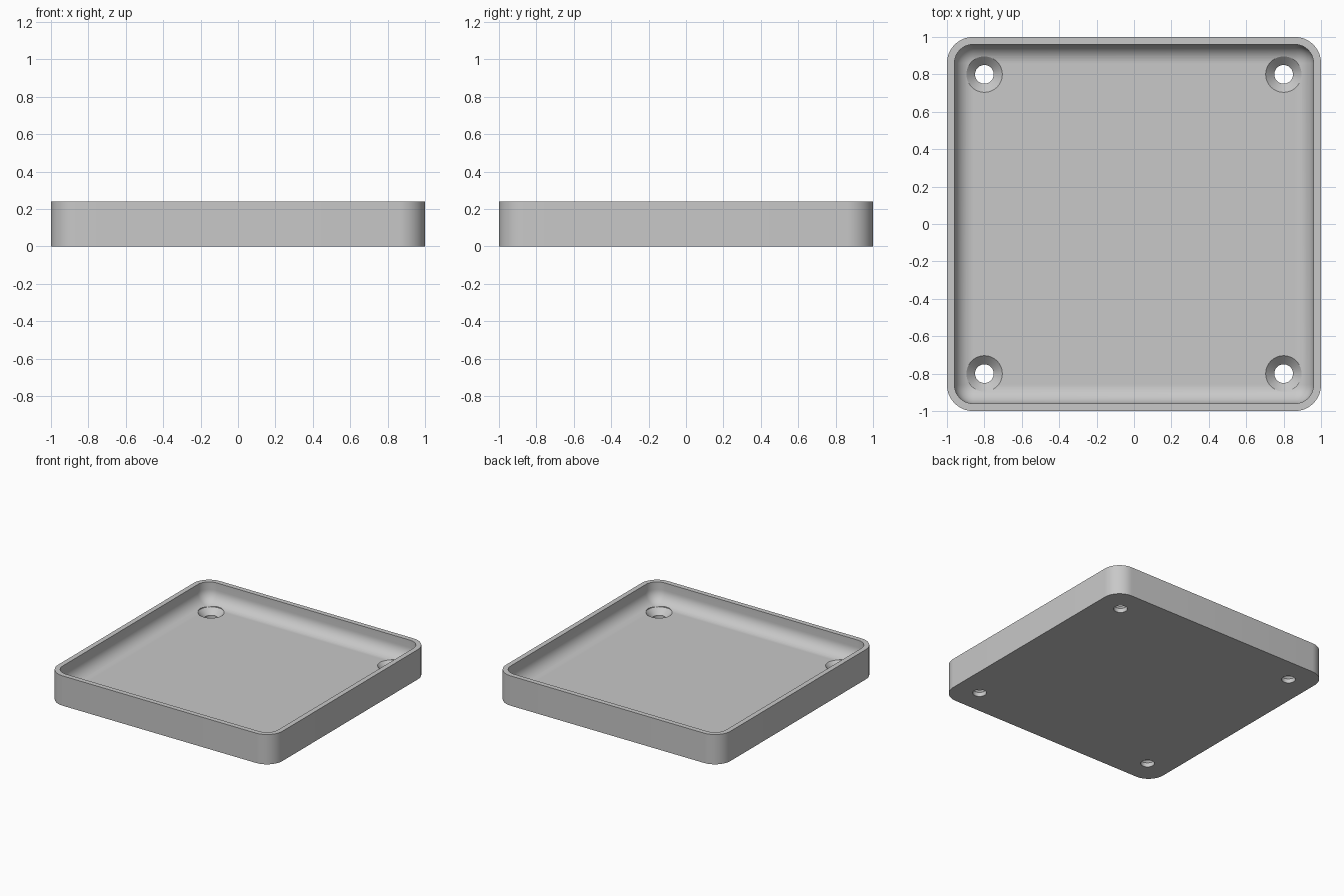
import bpy, bmesh, math

if "Cube" in bpy.data.objects:
    bpy.data.objects.remove(bpy.data.objects["Cube"], do_unlink=True)

HEIGHT, FLOOR, WALL = 0.24, 0.08, 0.04
OUTER_R, INNER_R = 0.14, 0.10
HOLE_POS, HOLE_R, SINK_R = 0.80, 0.05, 0.096

grey = bpy.data.materials.new("grey")
grey.use_nodes = True
colour = (0.58, 0.58, 0.58, 1)
grey.diffuse_color = colour
grey.node_tree.nodes["Principled BSDF"].inputs["Base Color"].default_value = colour


def make_object(name, bm):
    bmesh.ops.recalc_face_normals(bm, faces=bm.faces)
    mesh = bpy.data.meshes.new(name)
    bm.to_mesh(mesh)
    bm.free()
    mesh.materials.append(grey)
    obj = bpy.data.objects.new(name, mesh)
    bpy.context.collection.objects.link(obj)
    return obj


def rounded_block(name, half, z0, z1, radius, round_bottom):
    """Square block with rounded upright edges and, optionally, a rounded bottom."""
    bm = bmesh.new()
    bmesh.ops.create_cube(bm, size=1)
    for v in bm.verts:
        v.co = (v.co.x * 2 * half, v.co.y * 2 * half, z1 if v.co.z > 0 else z0)

    def picked(edge):
        a, b = (v.co.z for v in edge.verts)
        return abs(a - b) > 0.01 or (round_bottom and max(a, b) < z0 + 0.01)

    bmesh.ops.bevel(bm, geom=[e for e in bm.edges if picked(e)], offset=radius,
                    offset_type='OFFSET', segments=12, profile=0.5, affect='EDGES')
    return make_object(name, bm)


def hole_cutter(name, x, y):
    """Straight hole, conical countersink, then a clear shaft above the floor."""
    sink_z = FLOOR - (SINK_R - HOLE_R)
    profile = [(HOLE_R, -0.1), (HOLE_R, sink_z), (SINK_R, FLOOR), (SINK_R, HEIGHT + 0.1)]
    sides = 48
    bm = bmesh.new()
    rings = [[bm.verts.new((x + r * math.cos(math.tau * i / sides),
                            y + r * math.sin(math.tau * i / sides), z))
              for i in range(sides)] for r, z in profile]
    for low, high in zip(rings, rings[1:]):
        for i in range(sides):
            j = (i + 1) % sides
            bm.faces.new((low[i], low[j], high[j], high[i]))
    bm.faces.new(rings[0])
    bm.faces.new(rings[-1])
    return make_object(name, bm)


# Outer body
tray = rounded_block("tray", 1, 0, HEIGHT, OUTER_R, False)

# Cavity and the four countersunk screw holes
cutters = [rounded_block("cavity_cutter", 1 - WALL, FLOOR, HEIGHT + 0.2, INNER_R, True)]
for sx in (-1, 1):
    for sy in (-1, 1):
        cutters.append(hole_cutter("screw_hole_cutter", sx * HOLE_POS, sy * HOLE_POS))

bpy.ops.object.select_all(action='DESELECT')
tray.select_set(True)
bpy.context.view_layer.objects.active = tray
for cutter in cutters:
    cutter.hide_render = True
    cut = tray.modifiers.new("cut", 'BOOLEAN')
    cut.operation = 'DIFFERENCE'
    cut.solver = 'EXACT'
    cut.object = cutter
    bpy.ops.object.modifier_apply(modifier=cut.name)
    bpy.data.objects.remove(cutter, do_unlink=True)

bpy.ops.object.shade_smooth_by_angle(angle=math.radians(30))
